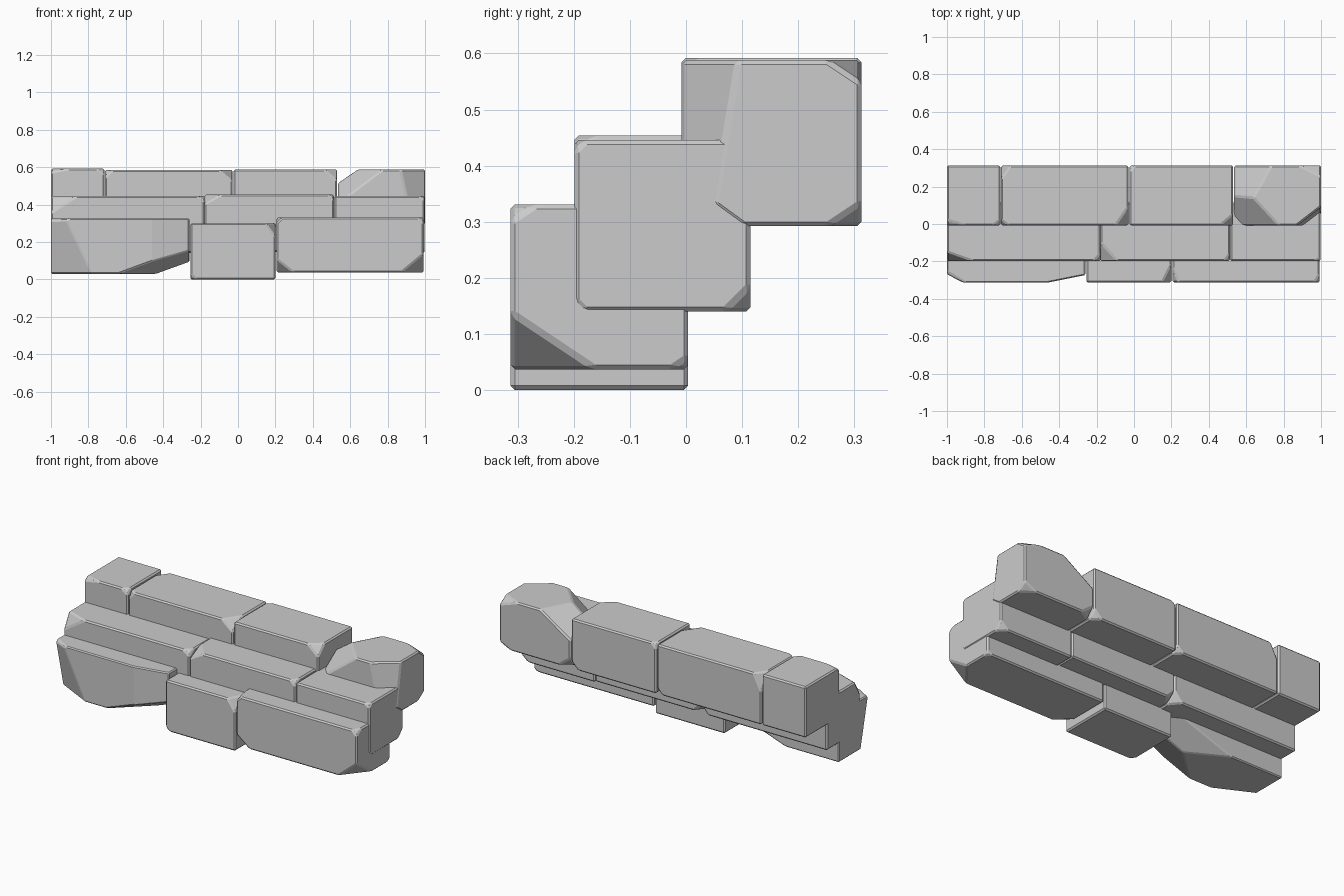
import bpy, bmesh
from mathutils import Vector

if "Cube" in bpy.data.objects:
    bpy.data.objects.remove(bpy.data.objects["Cube"])


def stone(name, x, y, z, cuts=(), bevel=0.008):
    """Box with broken corners. A cut is (corner signs, distances along x, y, z)."""
    lo, hi = Vector((x[0], y[0], z[0])), Vector((x[1], y[1], z[1]))
    mid, size = (lo + hi) / 2, hi - lo
    bm = bmesh.new()
    bmesh.ops.create_cube(bm, size=1)
    for v in bm.verts:
        v.co = Vector([mid[i] + v.co[i] * size[i] for i in range(3)])
    for signs, dist in cuts:
        s = [1 if c == "+" else -1 for c in signs]
        corner = Vector([hi[i] if s[i] > 0 else lo[i] for i in range(3)])
        normal = Vector([s[i] / dist[i] for i in range(3)])
        point = corner - Vector((s[0] * dist[0], 0, 0))
        bmesh.ops.bisect_plane(bm, geom=bm.verts[:] + bm.edges[:] + bm.faces[:],
                               plane_co=point, plane_no=normal.normalized(),
                               clear_outer=True, dist=1e-5)
        rim = [e for e in bm.edges if e.is_boundary]
        bmesh.ops.holes_fill(bm, edges=rim, sides=0)
    bmesh.ops.recalc_face_normals(bm, faces=bm.faces[:])
    mesh = bpy.data.meshes.new(name)
    bm.to_mesh(mesh)
    bm.free()
    ob = bpy.data.objects.new(name, mesh)
    bpy.context.collection.objects.link(ob)
    mod = ob.modifiers.new("worn_edges", "BEVEL")
    mod.width, mod.segments = bevel, 1
    mod.limit_method, mod.angle_limit = "ANGLE", 0.3


FAR = 50  # a distance that makes the cut run parallel to that axis

# Bottom step
Y = (-0.313, 0.004)
stone("bottom_left_stone", (-1, -0.26), Y, (0.03, 0.325), [
    ("---", (0.22, 0.11, 0.46)),
    ("+--", (0.38, 0.35, 0.14)),
    ("++-", (0.40, 0.22, 0.14)),
    ("+-+", (0.20, 0.04, FAR)),
    ("--+", (0.10, 0.06, 0.05))])
stone("bottom_middle_stone", (-0.255, 0.20), Y, (0.0, 0.30), [
    ("+-+", (0.05, 0.10, 0.07)),
    ("---", (0.03, 0.03, 0.03))])
stone("bottom_right_stone", (0.207, 0.993), Y, (0.037, 0.331), [
    ("+--", (0.12, 0.15, 0.10)),
    ("---", (0.09, 0.08, 0.07)),
    ("+-+", (0.03, 0.045, 0.03)),
    ("--+", (0.03, 0.08, 0.03)),
    ("++-", (0.03, 0.03, 0.02))])

# Middle step
Y = (-0.199, 0.115)
stone("middle_left_stone", (-1, -0.178), Y, (0.142, 0.446), [
    ("--+", (0.14, 0.05, 0.09)),
    ("+-+", (0.04, 0.04, 0.03)),
    ("++-", (0.05, 0.06, 0.06))])
stone("middle_centre_stone", (-0.178, 0.512), Y, (0.146, 0.454), [
    ("--+", (0.09, 0.10, 0.05)),
    ("+-+", (0.03, 0.04, 0.03)),
    ("-+-", (0.05, 0.06, 0.05))])
stone("middle_right_stone", (0.515, 0.997), Y, (0.14, 0.446), [
    ("++-", (0.05, 0.045, 0.045)),
    ("+-+", (0.03, 0.02, 0.02)),
    ("+--", (0.03, 0.02, 0.02))])

# Top step
Y = (-0.008, 0.313)
stone("top_end_stone", (-1, -0.715), Y, (0.292, 0.592), [
    ("--+", (0.10, 0.03, 0.02)),
    ("+-+", (0.04, 0.03, 0.03))])
stone("top_long_stone", (-0.71, -0.03), Y, (0.292, 0.586), [
    ("+-+", (0.07, 0.10, 0.06)),
    ("-++", (0.05, 0.07, 0.10)),
    ("--+", (0.04, 0.03, 0.04)),
    ("++-", (0.04, 0.04, 0.04))])
stone("top_middle_stone", (-0.023, 0.53), Y, (0.292, 0.588), [
    ("+-+", (0.07, 0.06, 0.06)),
    ("-++", (0.03, 0.03, 0.03)),
    ("++-", (0.05, 0.04, 0.05))])
stone("top_broken_stone", (0.535, 1), Y, (0.292, 0.588), [
    ("--+", (0.24, 0.26, 0.18)),
    ("-++", (0.20, 0.36, 0.13)),
    ("+-+", (0.13, 0.10, 0.60)),
    ("+--", (0.20, 0.11, 0.08)),
    ("+++", (0.12, 0.06, 0.04)),
    ("++-", (0.08, 0.06, 0.04)),
    ("-+-", (0.08, 0.05, 0.06))])
